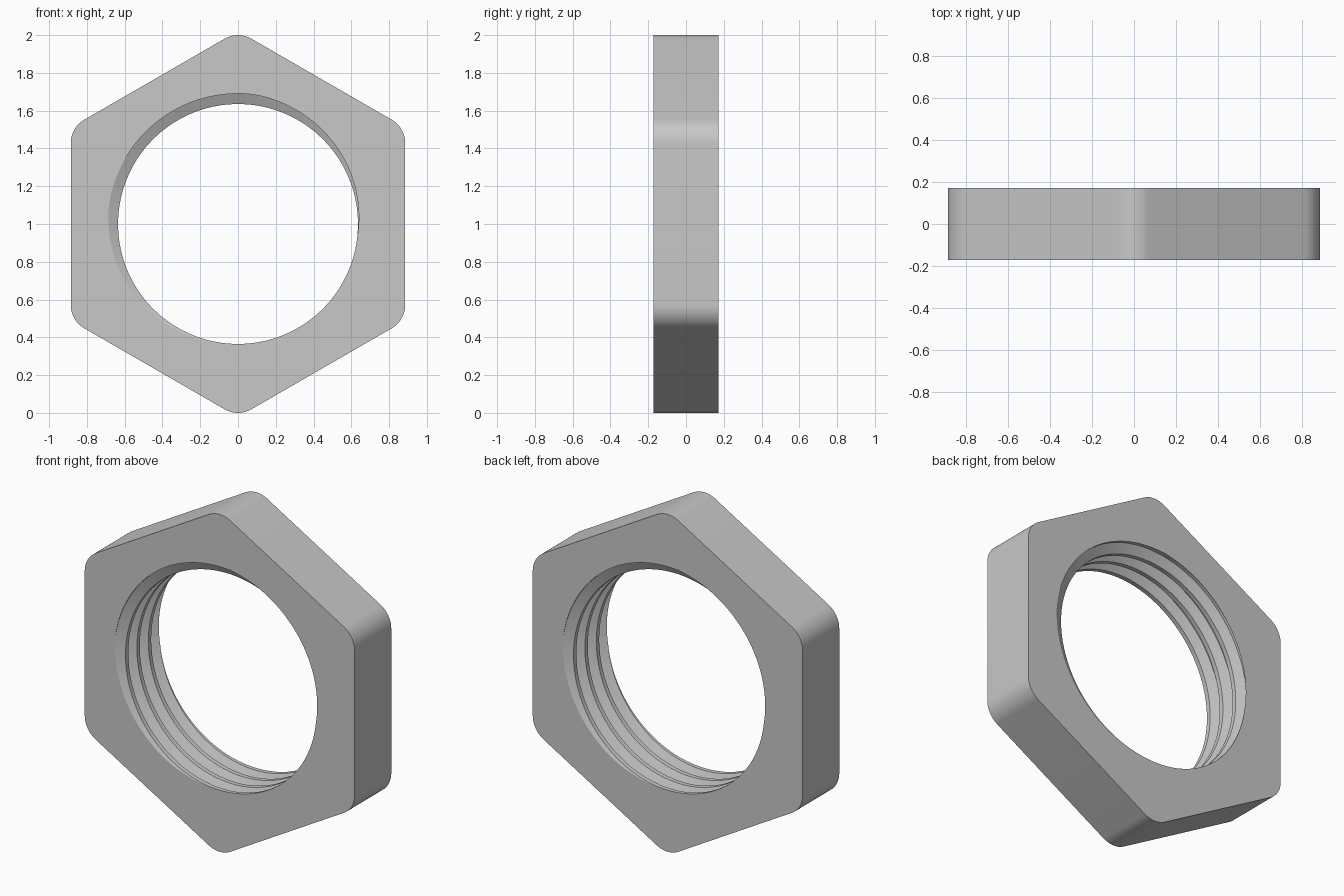
import bpy, bmesh
from math import sin, cos, pi, radians
from mathutils import Vector

cube = bpy.data.objects.get("Cube")
if cube:
    bpy.data.objects.remove(cube, do_unlink=True)

HALF = 0.172                  # half thickness of the nut
CORNER = 0.142                # rounding radius of the hexagon corners
CREST, ROOT = 0.635, 0.69     # thread radii
PITCH = 0.107
STEPS = 180                   # columns around the bore
ARC = 12                      # segments per rounded corner

bm = bmesh.new()

# Threaded bore: a helical sheet, welded at its seam and trimmed to the thickness
profile = [(0.125, CREST), (0.375, CREST), (0.625, ROOT), (0.875, ROOT)]
rows = [(turn + phase, r) for turn in range(-3, 4) for phase, r in profile]
grid = []
for i in range(STEPS + 1):
    a = 2 * pi * i / STEPS
    grid.append([bm.verts.new((r * cos(a), PITCH * (ph - i / STEPS), r * sin(a)))
                 for ph, r in rows])
for c0, c1 in zip(grid, grid[1:]):
    for j in range(len(rows) - 1):
        bm.faces.new((c0[j], c0[j + 1], c1[j + 1], c1[j]))
bmesh.ops.remove_doubles(bm, verts=bm.verts[:], dist=1e-5)
for side in (-1, 1):
    bmesh.ops.bisect_plane(bm, geom=bm.verts[:] + bm.edges[:] + bm.faces[:], dist=1e-6,
                           plane_co=(0, side * HALF, 0), plane_no=(0, side, 0),
                           clear_outer=True)
bmesh.ops.remove_doubles(bm, verts=bm.verts[:], dist=1e-4)

# Outer wall: hexagon with rounded corners, one corner pointing up
outline = []
for k in range(6):
    mid = radians(30 + 60 * k)
    for s in range(ARC + 1):
        a = mid + radians(60) * (s / ARC - 0.5)
        outline.append(((1 - CORNER) * cos(mid) + CORNER * cos(a),
                        (1 - CORNER) * sin(mid) + CORNER * sin(a)))
front = [bm.verts.new((x, -HALF, z)) for x, z in outline]
back = [bm.verts.new((x, HALF, z)) for x, z in outline]
for i in range(len(outline)):
    j = (i + 1) % len(outline)
    bm.faces.new((front[i], front[j], back[j], back[i]))

# Flat front and back faces between the hexagon and the bore
for side in (-1, 1):
    rim = [e for e in bm.edges if e.is_boundary
           and all(abs(v.co.y - side * HALF) < 1e-3 for v in e.verts)]
    bmesh.ops.triangle_fill(bm, edges=rim, use_beauty=True, normal=Vector((0, side, 0)))
bmesh.ops.recalc_face_normals(bm, faces=bm.faces[:])
for v in bm.verts:
    v.co.z += 1

mesh = bpy.data.meshes.new("hex_nut")
bm.to_mesh(mesh)
bm.free()
nut = bpy.data.objects.new("hex_nut", mesh)
bpy.context.collection.objects.link(nut)

# Plain grey metal
grey = (0.58, 0.58, 0.58, 1)
mat = bpy.data.materials.new("light_grey")
mat.use_nodes = True
mat.diffuse_color = grey
mat.node_tree.nodes["Principled BSDF"].inputs["Base Color"].default_value = grey
mesh.materials.append(mat)

bpy.ops.object.select_all(action='DESELECT')
nut.select_set(True)
bpy.context.view_layer.objects.active = nut
bpy.ops.object.shade_smooth_by_angle(angle=radians(25))
